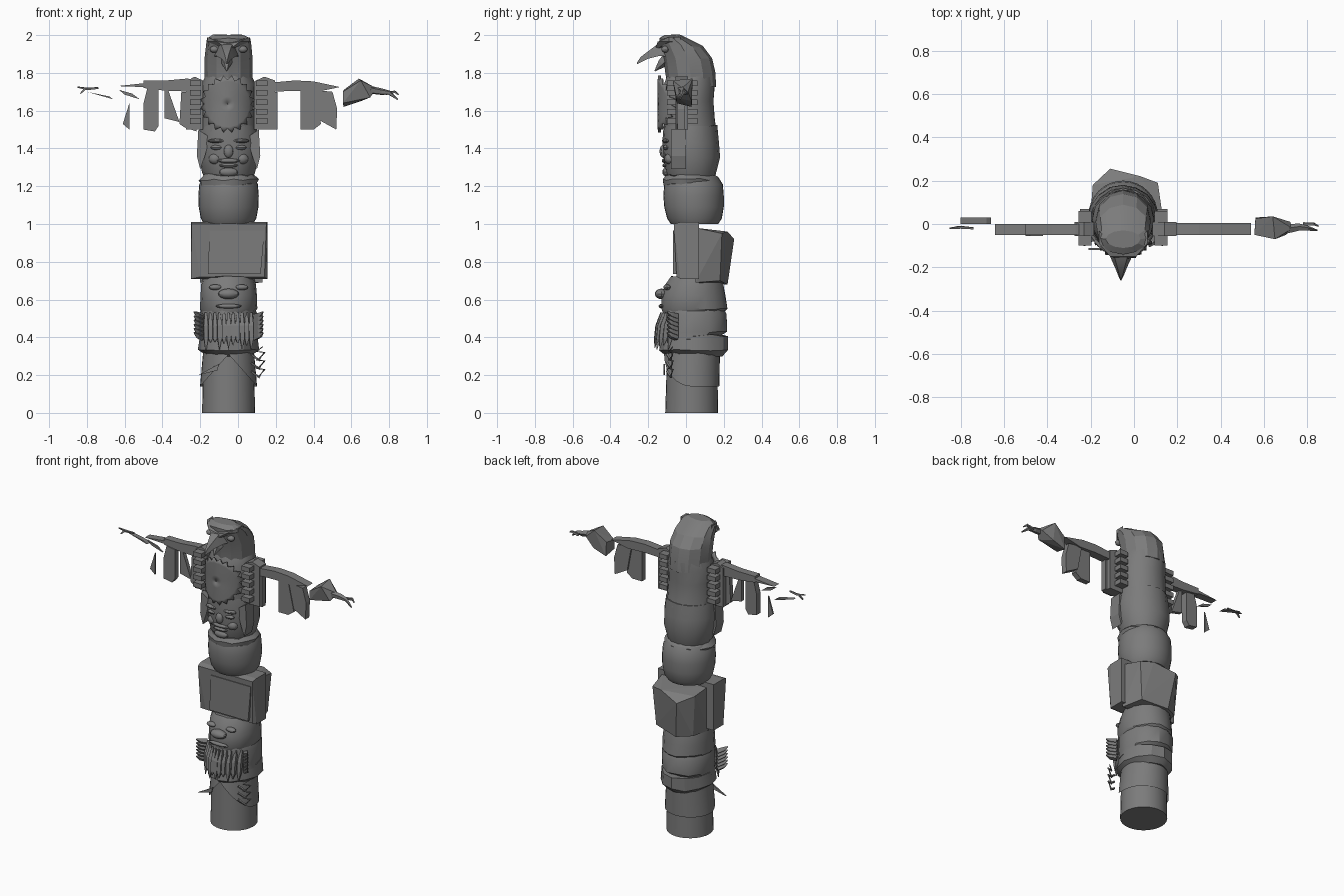
import bpy, bmesh, math, random
from mathutils import Vector

random.seed(4)
if "Cube" in bpy.data.objects:
    bpy.data.objects.remove(bpy.data.objects["Cube"])

wood = bpy.data.materials.new("plain grey")
wood.use_nodes = True
GREY = (0.2, 0.2, 0.2, 1)
wood.diffuse_color = GREY
wood.node_tree.nodes["Principled BSDF"].inputs["Base Color"].default_value = GREY
AXIS = -0.05


def finish(name, bm, angle=30):
    bmesh.ops.recalc_face_normals(bm, faces=bm.faces)
    mesh = bpy.data.meshes.new(name)
    bm.to_mesh(mesh)
    bm.free()
    mesh.materials.append(wood)
    ob = bpy.data.objects.new(name, mesh)
    bpy.context.collection.objects.link(ob)
    if angle:
        bpy.ops.object.select_all(action="DESELECT")
        bpy.context.view_layer.objects.active = ob
        ob.select_set(True)
        bpy.ops.object.shade_smooth_by_angle(angle=math.radians(angle))
    return ob


def skin(bm, rings, caps=True):
    rows = [[bm.verts.new(p) for p in ring] for ring in rings]
    n = len(rows[0])
    for a, b in zip(rows, rows[1:]):
        for i in range(n):
            j = (i + 1) % n
            bm.faces.new((a[i], a[j], b[j], b[i]))
    if caps:
        bm.faces.new(rows[0])
        bm.faces.new(rows[-1])


def stack(name, rings, sides=24, rough=0.0, angle=30):
    """Body section: rings of (height, half width, front y, back y)."""
    bm = bmesh.new()
    loops = []
    for z, rx, front, back in rings:
        loop = []
        for i in range(sides):
            t = math.tau * i / sides
            k = 1 + random.uniform(-rough, rough)
            loop.append((AXIS + rx * k * math.cos(t),
                         (front + back) / 2 + (back - front) / 2 * k * math.sin(t),
                         z + random.uniform(-rough, rough) * 0.3))
        loops.append(loop)
    skin(bm, loops)
    return finish(name, bm, angle)


def prism(name, pts, front, back):
    """Outline in x and z, given thickness in y."""
    bm = bmesh.new()
    skin(bm, [[(x, y, z) for x, z in pts] for y in (front, back)])
    return finish(name, bm, 0)


def hull(name, pts):
    bm = bmesh.new()
    for p in pts:
        bm.verts.new(p)
    bmesh.ops.convex_hull(bm, input=bm.verts)
    return finish(name, bm, 0)


def tube(name, path, sides=6):
    """Tapered bar through (x, y, z, radius) points."""
    bm = bmesh.new()
    loops = []
    for i, (x, y, z, r) in enumerate(path):
        a, b = path[max(i - 1, 0)], path[min(i + 1, len(path) - 1)]
        d = (Vector(b[:3]) - Vector(a[:3])).normalized()
        u = d.cross(Vector((0.3, 0.5, 0.8))).normalized()
        v = d.cross(u)
        loops.append([Vector((x, y, z)) + r * (u * math.cos(math.tau * k / sides)
                      + v * math.sin(math.tau * k / sides)) for k in range(sides)])
    skin(bm, loops)
    return finish(name, bm, 0)


def blob(name, at, size):
    bm = bmesh.new()
    bmesh.ops.create_uvsphere(bm, u_segments=12, v_segments=8, radius=1)
    bmesh.ops.scale(bm, vec=size, verts=bm.verts)
    bmesh.ops.translate(bm, vec=at, verts=bm.verts)
    return finish(name, bm)


# Round foot and the shell over it with a pointed arch at the front
stack("base_post", [(0, .14, -.11, .17), (.32, .135, -.1, .165)], 28)
bm = bmesh.new()
low, high = [], []
for i in range(32):
    t = math.tau * i / 32
    x, y = math.cos(t), math.sin(t)
    rise = .17 * max(0, 1 - abs(x)) if y < 0 else 0
    low.append((AXIS + .151 * x, .03 + .146 * y, .14 + rise))
    high.append((AXIS + .135 * x, .035 + .145 * y, .32))
skin(bm, [low, high], caps=False)
finish("arch_shell", bm)

# Crouching bearded figure
stack("lower_body", [(.30, .12, -.1, .19), (.33, .16, -.14, .22), (.41, .15, -.13, .22)], 12, .02)
stack("lower_chest", [(.39, .15, -.12, .16), (.43, .15, -.13, .22), (.52, .155, -.13, .22),
                      (.56, .14, -.12, .2)], 14, .02)
stack("lower_head", [(.52, .135, -.12, .19), (.55, .15, -.135, .22), (.62, .15, -.13, .21),
                     (.68, .145, -.11, .2), (.72, .135, -.08, .19)], 18, .015)
blob("lower_nose", (AXIS, -.13, .63), (.055, .035, .028))
blob("lower_mouth", (AXIS, -.13, .565), (.07, .015, .012))
for s in (-1, 1):
    blob("lower_eye", (AXIS + s * .07, -.1, .665), (.035, .02, .015))
    for k in range(6):
        z = .40 + k * .022
        tube("side_tuft", [(AXIS + s * .14, -.05, z, .02), (AXIS + s * .165, -.08, z + .01, .016),
                           (AXIS + s * .182, -.1, z + .025, .004)], 4)
for i in range(11):
    x = AXIS + (i - 5) * .024
    y = -.15 + 5 * (x - AXIS) ** 2
    tip = .32 + random.uniform(0, .06)
    tube("beard_strand", [(x, y + .02, .53, .008), (x, y, .46, .017),
                          (x, y - .008, .39, .015), (x, y - .015, tip, .002)], 4)

# Curled claws beside the arch
for k in range(3):
    z = .2 + k * .045
    tube("left_claw", [(.07, -.1, z + .02, .008), (.11, -.08, z - .01, .008),
                       (.14, -.07, z + .03, .007), (.1, -.09, z + .035, .006),
                       (.13, -.07, z + .06, .003)], 4)
prism("right_claw", [(-.21, .2), (-.11, .225), (-.1, .26)], -.12, -.11)

# Carved box with a faceted back
hull("box_front", [(x, y, z) for x in (-.25, .155) for y in (-.03, .07) for z in (.71, 1.01)]
     + [(-.2, -.05, .72), (.14, -.05, .72), (-.245, -.065, 1.0), (.15, -.065, 1.0)])
prism("box_panel", [(-.16, .735), (.12, .735), (.14, .965), (-.15, .965)], -.068, -.04)
hull("box_back", [(x, .05, z) for x in (-.2, .13) for z in (.69, .98)]
     + [(-.19, .18, .96), (-.11, .255, .92), (.03, .22, .96), (.11, .19, .95),
        (-.17, .17, .69), (-.08, .22, .68), (.09, .18, .7)])

# Smooth belly and collar
stack("belly", [(1.0, .13, -.08, .17), (1.03, .147, -.1, .19), (1.09, .158, -.115, .2),
                (1.15, .16, -.12, .2), (1.21, .155, -.115, .195), (1.25, .135, -.1, .17),
                (1.27, .1, -.07, .13)], 32)
stack("collar", [(1.21, .15, -.12, .17), (1.235, .157, -.125, .175), (1.26, .13, -.11, .155)], 18, .03)

# Human face
stack("middle_head", [(1.23, .12, -.09, .15), (1.27, .14, -.11, .16), (1.35, .158, -.12, .18),
                      (1.43, .163, -.125, .175), (1.52, .15, -.12, .165)], 16, .012)
blob("middle_nose", (AXIS, -.12, 1.385), (.025, .02, .035))
blob("upper_lip", (AXIS, -.112, 1.335), (.06, .016, .012))
blob("lower_lip", (AXIS, -.11, 1.31), (.05, .016, .011))
blob("chin", (AXIS, -.1, 1.275), (.05, .025, .025))
for s in (-1, 1):
    blob("middle_eye", (AXIS + s * .06, -.102, 1.405), (.035, .02, .014))
    blob("middle_brow", (AXIS + s * .06, -.105, 1.44), (.05, .022, .012))
    blob("cheek", (AXIS + s * .07, -.085, 1.345), (.035, .03, .03))
    prism("head_side_lock", [(AXIS + s * .1, 1.46), (AXIS + s * .16, 1.5), (AXIS + s * .168, 1.36),
                             (AXIS + s * .15, 1.29), (AXIS + s * .125, 1.36)], -.08, 0)

# Bird chest with a toothed breast plate
stack("chest", [(1.49, .15, -.12, .165), (1.55, .146, -.12, .155), (1.65, .144, -.125, .15),
                (1.74, .142, -.12, .155), (1.79, .12, -.1, .155)], 14, .015)
bm = bmesh.new()
loops = []
for r in (.002, .04, .08, .12, 0):
    loop = []
    for i in range(40):
        t = math.tau * i / 40
        q = r or (.152 if i % 2 else .128)
        x = q * math.cos(t)
        loop.append((AXIS - .005 + x * .97, .015 - math.sqrt(.165 ** 2 - x * x),
                     1.635 + q * math.sin(t)))
    loops.append(loop)
skin(bm, loops, caps=False)
plate = finish("breast_plate", bm)
mod = plate.modifiers.new("thickness", "SOLIDIFY")
mod.thickness = .015

# Bird head with hooked beak
stack("bird_head", [(1.73, .125, -.1, .16), (1.8, .128, -.11, .155), (1.88, .128, -.12, .14),
                    (1.94, .122, -.14, .09), (1.98, .115, -.14, .01), (2.0, .08, -.11, -.03)], 12, .015, 20)
bm = bmesh.new()
skin(bm, [[(AXIS - .01 + w * sx, y, z + h * sz) for sx, sz in ((-1, -1), (1, -1), (.6, 1), (-.6, 1))]
          for y, z, w, h in ((-.08, 1.93, .07, .045), (-.14, 1.925, .055, .035),
                             (-.2, 1.895, .028, .02), (-.24, 1.87, .012, .014), (-.26, 1.85, .002, .004))])
finish("upper_beak", bm)
tube("lower_beak", [(AXIS - .01, -.09, 1.88, .04), (AXIS - .01, -.13, 1.85, .025), (AXIS - .01, -.165, 1.81, .003)], 5)
for s in (-1, 1):
    hull("brow", [(AXIS + s * .112, y, z) for y in (-.09, -.03) for z in (1.965, 1.99)]
         + [(AXIS, -.165, 1.92), (AXIS, -.15, 1.955), (AXIS + s * .06, -.15, 1.965)])
    blob("bird_eye", (AXIS + s * .075, -.11, 1.925), (.025, .02, .018))

# Wing roots
for side, x0, x1 in (("right", -.275, -.185), ("left", .085, .195)):
    prism(side + "_wing_root", [(x0, 1.5), (x1, 1.5), (x1, 1.76), ((x0 + x1) / 2, 1.78), (x0, 1.755)], -.055, .01)
    for z in (1.53, 1.58, 1.63, 1.68, 1.73):
        e = x0 + .04 if x0 > 0 else x1 - .04
        hull(side + "_root_ridge", [(e + dx, y, z + dz) for dx in (-.03, .03) for y in (-.1, .06) for dz in (0, .03)])

# Right wing, thinning out to slivers
prism("right_arm", [(-.5, 1.72), (-.5, 1.76), (-.38, 1.76), (-.27, 1.77), (-.2, 1.76), (-.2, 1.7), (-.38, 1.705)], -.05, .0)
prism("right_forearm", [(-.64, 1.73), (-.5, 1.745), (-.5, 1.725)], -.05, .0)
prism("right_forearm_sliver", [(-.63, 1.71), (-.6, 1.685), (-.52, 1.66), (-.56, 1.69)], -.04, -.03)
prism("right_wrist_sliver", [(-.8, 1.7), (-.66, 1.66), (-.68, 1.675)], .0, .03)
tube("right_finger", [(-.74, -.02, 1.72, .006), (-.8, -.015, 1.715, .008), (-.85, -.02, 1.725, .004)], 4)
tube("right_fingertip", [(-.81, -.015, 1.715, .008), (-.835, -.02, 1.69, .004)], 4)
prism("right_feather_1", [(-.3, 1.7), (-.2, 1.7), (-.22, 1.49), (-.28, 1.51), (-.31, 1.53)], -.05, -.02)
prism("right_feather_2", [(-.39, 1.71), (-.37, 1.71), (-.31, 1.54), (-.39, 1.56)], -.045, -.02)
prism("right_feather_3", [(-.48, 1.72), (-.42, 1.71), (-.42, 1.52), (-.44, 1.49), (-.5, 1.5), (-.5, 1.64)], -.055, -.015)
prism("right_feather_4", [(-.575, 1.64), (-.575, 1.5), (-.61, 1.53)], -.04, -.03)

# Left wing with hand and fingers
prism("left_arm", [(.17, 1.7), (.19, 1.75), (.3, 1.76), (.4, 1.755), (.54, 1.725), (.42, 1.7), (.3, 1.705)], -.05, .005)
prism("left_feather_1", [(.1, 1.7), (.21, 1.7), (.21, 1.5), (.11, 1.5)], -.05, -.015)
prism("left_feather_2", [(.33, 1.71), (.4, 1.71), (.44, 1.53), (.4, 1.5), (.33, 1.5)], -.05, -.015)
prism("left_feather_3", [(.4, 1.71), (.5, 1.7), (.525, 1.61), (.52, 1.5), (.43, 1.55)], -.045, -.005)
hull("left_hand", [(.555, -.05, 1.64), (.555, -.05, 1.7), (.56, .03, 1.62), (.56, .025, 1.71), (.64, .035, 1.77),
                   (.65, -.07, 1.76), (.65, .03, 1.65), (.7, -.05, 1.67), (.73, -.02, 1.72), (.72, .01, 1.7)])
tube("left_finger", [(.7, -.025, 1.71, .022), (.76, -.015, 1.7, .018), (.8, -.02, 1.695, .012), (.845, -.03, 1.66, .004)], 5)
tube("left_finger_hook", [(.78, .0, 1.69, .01), (.83, .0, 1.7, .008), (.85, -.01, 1.685, .004)], 4)
